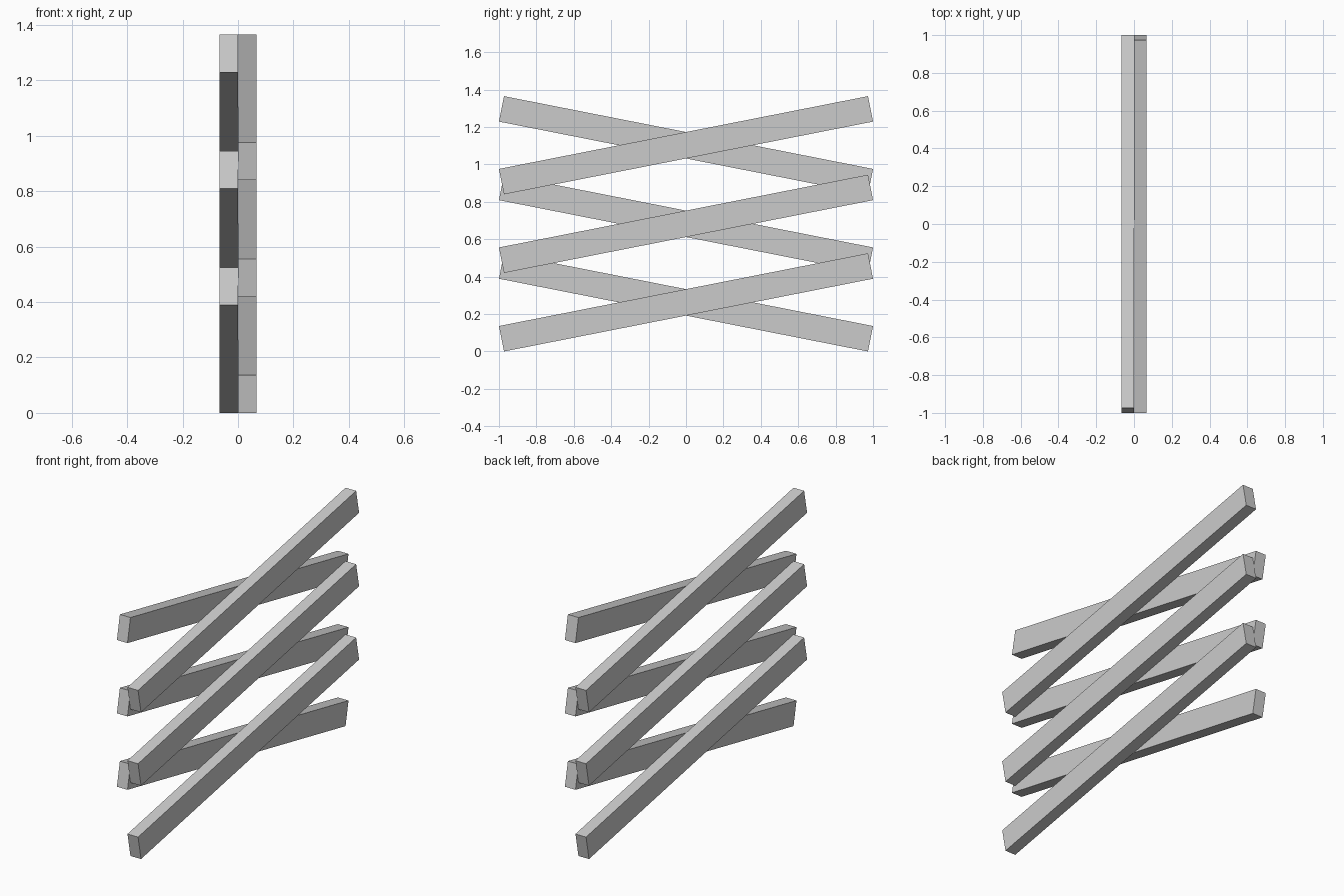
import bpy, math

if "Cube" in bpy.data.objects:
    bpy.data.objects.remove(bpy.data.objects["Cube"])

LENGTH, WIDTH, THICK = 2.011, 0.1386, 0.067
ANGLE = math.radians(11.15)
FIRST_Z, STEP = 0.2625, 0.42


def bar(name, side, z):
    """One flat scissor bar; side +1 rises towards +y, side -1 falls."""
    bpy.ops.mesh.primitive_cube_add(size=1, location=(side * THICK / 2, 0, z),
                                    rotation=(side * ANGLE, 0, 0))
    ob = bpy.context.object
    ob.name = name
    ob.scale = (THICK, LENGTH, WIDTH)
    bpy.ops.object.transform_apply(location=False, rotation=False, scale=True)


# Three stacked crossing pairs
for i in range(3):
    z = FIRST_Z + i * STEP
    bar(f"rising_bar_{i + 1}", 1, z)
    bar(f"falling_bar_{i + 1}", -1, z)
